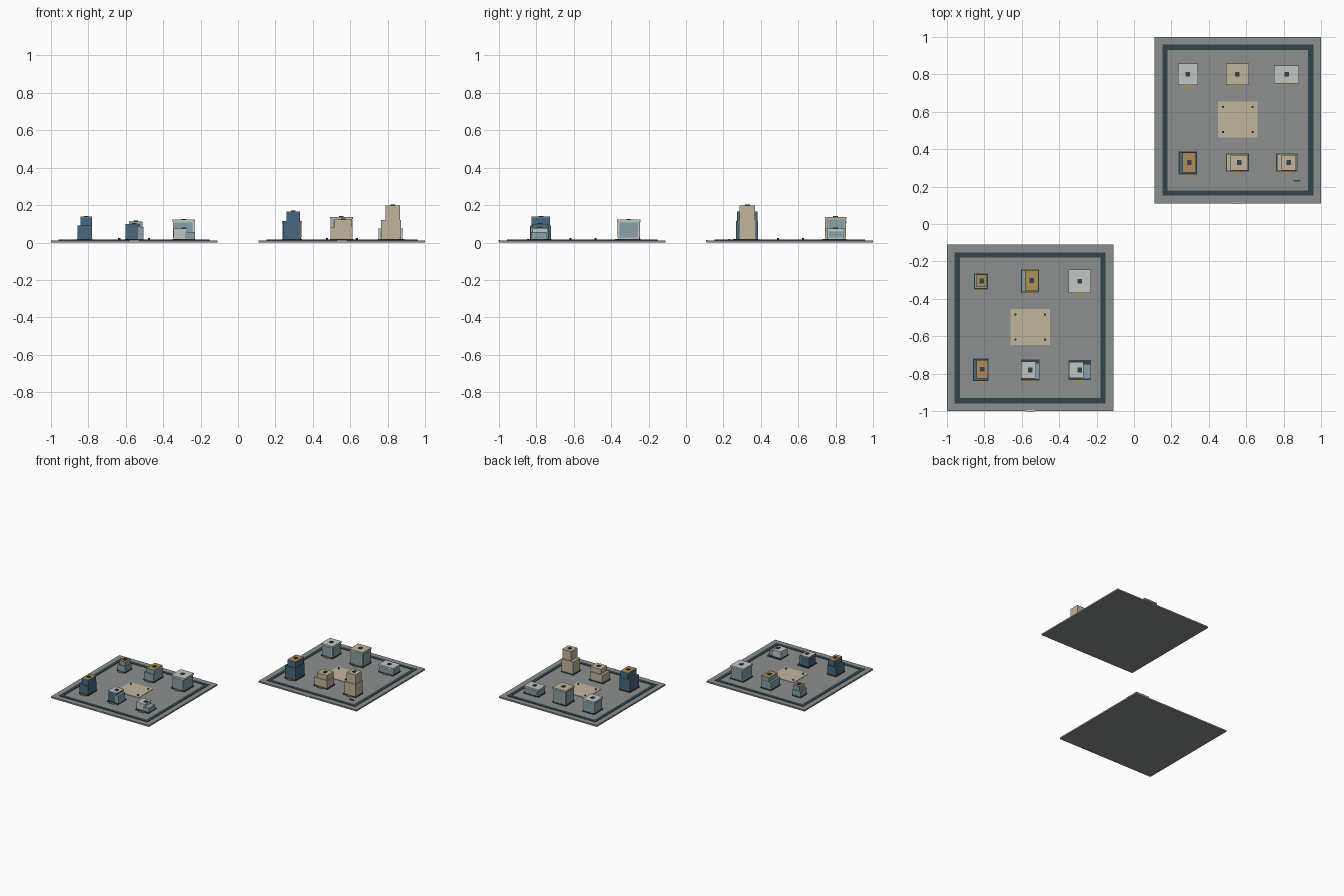
import bpy

if "Cube" in bpy.data.objects:
    bpy.data.objects.remove(bpy.data.objects["Cube"])

PALETTE = {"stone": "8B8F8C", "dark": "36464E", "sand": "C0B49C", "teal": "87A0A6",
           "blue": "4A687D", "white": "C0C6C4", "brass": "A98F5A"}
MATS = {}
for key, h in PALETTE.items():
    m = bpy.data.materials.new(key)
    m.diffuse_color = [(int(h[i:i + 2], 16) / 255) ** 2.2 for i in (0, 2, 4)] + [1]
    m.use_nodes = True
    m.node_tree.nodes["Principled BSDF"].inputs["Base Color"].default_value = m.diffuse_color
    MATS[key] = m


def box(name, x0, x1, y0, y1, z0, z1, mat):
    bpy.ops.mesh.primitive_cube_add(size=1, location=((x0 + x1) / 2, (y0 + y1) / 2, (z0 + z1) / 2))
    o = bpy.context.object
    o.name = name
    o.scale = (x1 - x0, y1 - y0, z1 - z0)
    bpy.ops.object.transform_apply(location=False, rotation=False, scale=True)
    o.data.materials.append(MATS[mat])
    return o


G = 0.012  # top of the ground plate


def roof_unit(x, y, z):
    box("roof_vent", x - .012, x + .012, y - .013, y + .013, z, z + .005, "dark")


def base(x0, x1, y0, y1):
    # dark plinth and front step
    box("plinth", x0, x1, y0, y1, G, G + .008, "dark")
    c = (x0 + x1) / 2
    box("front_step", c - .022, c + .022, y0 - .012, y0 + .006, G, G + .006, "brass")


def pavilion(cx, cy, w, d, top, frame):
    # single block with glazed panels on all four sides
    x0, x1, y0, y1 = cx - w / 2, cx + w / 2, cy - d / 2, cy + d / 2
    base(x0, x1, y0, y1)
    e, f, zt = .004, .012, top - .012
    box("pavilion_body", x0 + e, x1 - e, y0 + e, y1 - e, G + .008, zt, frame)
    box("pavilion_roof", x0, x1, y0, y1, zt, top, frame)
    box("glazing_side", x0 + .002, x1 - .002, y0 + f, y1 - f, G + .014, zt - .003, "teal")
    box("glazing_front_back", x0 + f, x1 - f, y0 + .002, y1 - .002, G + .014, zt - .003, "teal")
    roof_unit(cx, cy, top)


def tower(lower, upper, z_low, top, body, roof):
    # two stacked blocks, the upper one set back
    x0, x1, y0, y1 = lower
    base(x0, x1, y0, y1)
    e = .003
    box("tower_lower", x0 + e, x1 - e, y0 + e, y1 - e, G + .006, z_low, body)
    a0, a1, b0, b1 = upper
    box("tower_upper", a0, a1, b0, b1, z_low, top - .004, body)
    box("tower_roof", a0, a1, b0, b1, top - .004, top, roof)
    roof_unit((a0 + a1) / 2, (b0 + b1) / 2, top)


def winged(cx, cy, w, d, top, wing_top, body, split):
    # main block on the left with a lower wing on the right
    x0, x1, y0, y1 = cx - w / 2, cx + w / 2, cy - d / 2, cy + d / 2
    base(x0, x1, y0, y1)
    box("main_block", x0 + .003, split, y0 + .012, y1 - .012, G + .006, top - .005, body)
    box("main_roof", x0 + .001, split + .002, y0 + .01, y1 - .01, top - .005, top, "white")
    box("side_wing", split - .01, x1, y0 + .005, y1 - .02, G + .006, wing_top, "teal")
    roof_unit((x0 + x1) / 2, cy, top)


# ground plates, border paths, plazas and bollards
for c in (.555, -.555):
    box("ground_plate", c - .445, c + .445, c - .445, c + .445, 0, G, "stone")
    o, i, t = .403, .375, G + .003
    box("path_left", c - o, c - i, c - o, c + o, G - .002, t, "dark")
    box("path_right", c + i, c + o, c - o, c + o, G - .002, t, "dark")
    box("path_front", c - i, c + i, c - o, c - i, G - .002, t, "dark")
    box("path_back", c - i, c + i, c + i, c + o, G - .002, t, "dark")
    box("plaza", c - .105, c + .105, c - .092, c + .1, G - .002, t, "sand")
    for sx in (-.079, .079):
        for sy in (-.063, .071):
            bpy.ops.mesh.primitive_cylinder_add(vertices=8, radius=.006, depth=.012,
                                                location=(c + sx, c + sy, G + .006))
            p = bpy.context.object
            p.name = "bollard"
            p.data.materials.append(MATS["dark"])
    box("edge_marker", c - .025, c + .025, c - .447, c - .44, G - .006, G + .001, "white")

# back right district
pavilion(.288, .80, .106, .116, .115, "white")
pavilion(.553, .80, .122, .116, .137, "sand")
pavilion(.815, .80, .134, .096, .075, "white")
tower((.238, .337, .264, .388), (.258, .331, .274, .382), .115, .166, "blue", "brass")
tower((.491, .615, .28, .378), (.515, .609, .287, .369), .083, .123, "sand", "sand")
tower((.76, .873, .28, .378), (.787, .866, .287, .369), .12, .197, "sand", "sand")
box("small_marker", .853, .89, .228, .234, G, G + .008, "dark")

# front left district
tower((-.856, -.78, -.349, -.264), (-.842, -.785, -.337, -.271), .065, .1, "teal", "brass")
tower((-.604, -.508, -.367, -.242), (-.583, -.511, -.357, -.247), .08, .113, "teal", "brass")
pavilion(-.29, -.306, .12, .124, .122, "white")
tower((-.86, -.777, -.838, -.719), (-.842, -.781, -.825, -.727), .09, .138, "blue", "brass")
winged(-.555, -.78, .098, .112, .1, .083, "blue", -.525)
winged(-.29, -.78, .118, .106, .075, .055, "white", -.272)
